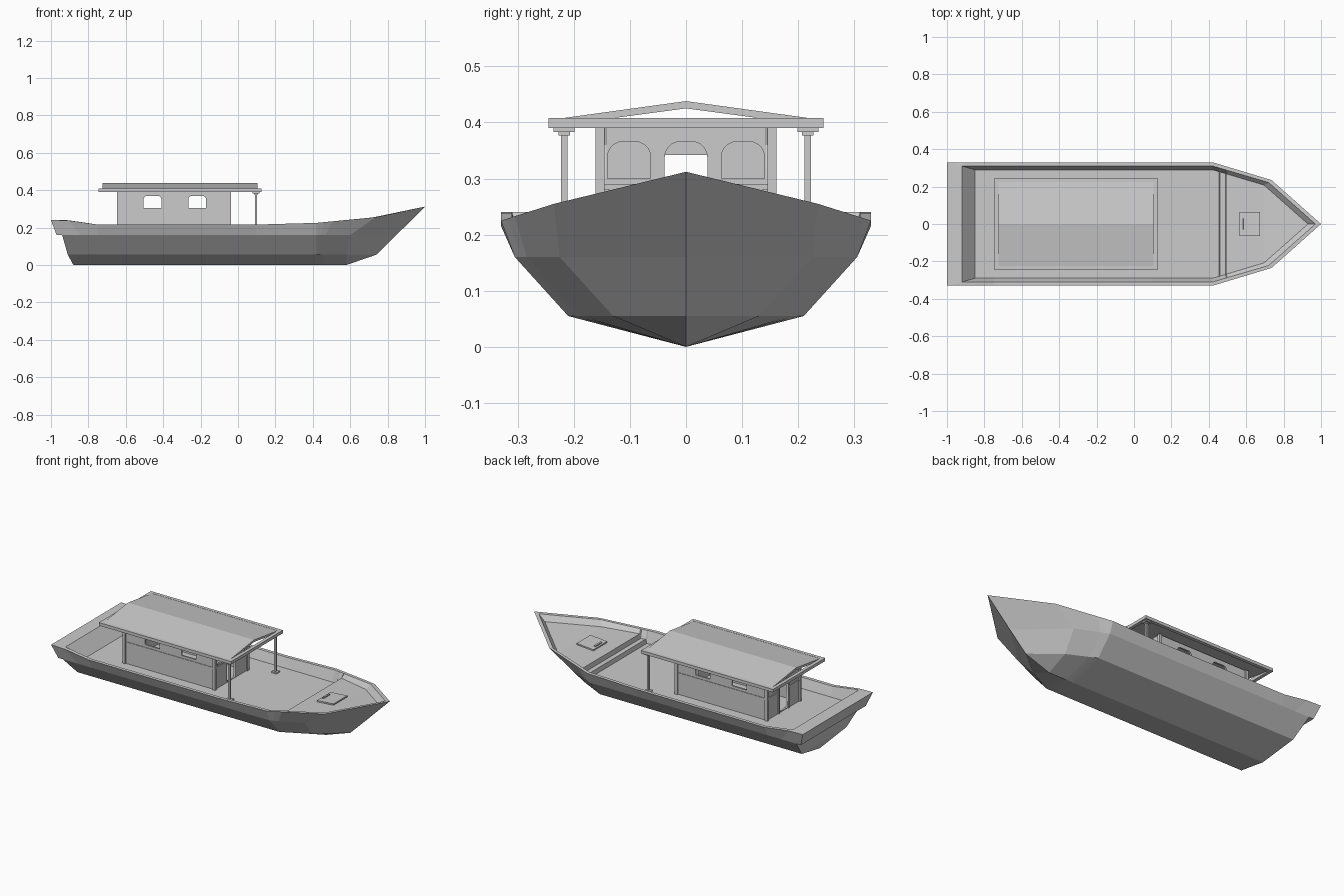
import bpy, bmesh, math
from mathutils import Vector

if "Cube" in bpy.data.objects:
    bpy.data.objects.remove(bpy.data.objects["Cube"])


def finish(name, bm):
    bmesh.ops.recalc_face_normals(bm, faces=bm.faces)
    me = bpy.data.meshes.new(name)
    bm.to_mesh(me)
    bm.free()
    ob = bpy.data.objects.new(name, me)
    bpy.context.collection.objects.link(ob)
    return ob


def box(name, x0, x1, y0, y1, z0, z1):
    bm = bmesh.new()
    bmesh.ops.create_cube(bm, size=1)
    for v in bm.verts:
        v.co = ((x0 + x1) / 2 + v.co.x * (x1 - x0),
                (y0 + y1) / 2 + v.co.y * (y1 - y0),
                (z0 + z1) / 2 + v.co.z * (z1 - z0))
    return finish(name, bm)


def station(k, c, b, b2, g, gi, d):
    # keel, chine, bilge, upper bilge, rail, inner rail, deck edge, deck centre
    return [Vector(p) for p in ((k, 0, 0), (*c, .055), (*b, .16), (*b2, .16),
                                g, gi, d, (d[0], 0, d[2]))]


def straight(x, z):
    return station(x, (x, .21), (x, .305), (x, .305),
                   (x, .33, z), (x, .31, z), (x, .29, .16))


# Hull, bulwark and deck lofted through stations from stern to stem
stern = station(-.88, (-.91, .21), (-.94, .305), (-.97, .305),
                (-1, .33, .24), (-.92, .31, .24), (-.85, .29, .16))
stern_mid = [Vector((p.x, 0, p.z)) for p in stern]
quarter = straight(-.84, .238)
quarter[4].x, quarter[5].x = -.91, -.90
shoulder = straight(.42, .225)
bow = station(.58, (.58, .13), (.6, .225), (.6, .225),
              (.735, .235, .255), (.72, .222, .254), (.695, .208, .222))
stem = station(.58, (.74, 0), (.847, 0), (.847, 0),
               (1, 0, .312), (.97, 0, .306), (.93, 0, .27))
rows = [stern_mid, stern, quarter, straight(-.75, .216), straight(.1, .216), shoulder]
for x, z in ((.455, .16), (.46, .185), (.488, .185), (.493, .212)):   # steps to foredeck
    t = (x - .42) / .275
    r = [a.lerp(b, t) for a, b in zip(shoulder, bow)]
    for i in (6, 7):
        r[i].z = z
    rows.append(r)
rows += [bow, stem]

bm = bmesh.new()
seen = {}


def vert(p, s):
    key = (round(p.x, 4), round(p.y * s, 4) + 0.0, round(p.z, 4))
    if key not in seen:
        seen[key] = bm.verts.new(key)
    return seen[key]


for s in (1, -1):
    for a, b in zip(rows, rows[1:]):
        for i in range(7):
            vs = list(dict.fromkeys(vert(p, s) for p in (a[i], a[i + 1], b[i + 1], b[i])))
            if len(vs) > 2:
                f = bm.faces.new(vs)
                if f.calc_area() < 1e-7:
                    bm.faces.remove(f)
finish("hull", bm)

# Foredeck hatch with handle
hatch = box("hatch", -.055, .055, -.065, .065, 0, .008)
handle = box("hatch_handle", -.045, -.035, -.03, .03, .008, .014)
for ob in (hatch, handle):
    ob.location = (.62, 0, .222)
    ob.rotation_euler.y = -.08


def arch(x0, x1, z0, z1, r):
    pts = [(x0, z0), (x1, z0)]
    for cx, start in ((x1 - r, 0), (x0 + r, 90)):
        for i in range(6):
            a = math.radians(start + 18 * i)
            pts.append((cx + r * math.cos(a), z1 - r + r * math.sin(a)))
    return pts


def wall(name, x0, x1, holes, loc, rot):
    # Flat panel with openings, standing upright
    cu = bpy.data.curves.new(name, 'CURVE')
    cu.dimensions = '2D'
    cu.fill_mode = 'BOTH'
    cu.extrude = .005
    for pts in [[(x0, .16), (x1, .16), (x1, .395), (x0, .395)]] + holes:
        sp = cu.splines.new('POLY')
        sp.points.add(len(pts) - 1)
        for p, q in zip(sp.points, pts):
            p.co = (*q, 0, 1)
        sp.use_cyclic_u = True
    ob = bpy.data.objects.new(name, cu)
    bpy.context.collection.objects.link(ob)
    ob.location, ob.rotation_euler = loc, rot
    bpy.ops.object.select_all(action='DESELECT')
    ob.select_set(True)
    bpy.context.view_layer.objects.active = ob
    bpy.ops.object.convert(target='MESH')


# Cabin walls
up = math.pi / 2
side_windows = [arch(-.505, -.41, .305, .37, .02), arch(-.265, -.17, .305, .37, .02)]
front_holes = [arch(-.14, -.063, .3, .366, .028), arch(.063, .14, .3, .366, .028),
               arch(-.038, .038, .164, .366, .028)]
rear_holes = [arch(-.04, .04, .164, .342, .002)]
for s, n in ((-1, "right"), (1, "left")):
    wall("cabin_wall_" + n, -.64, -.045, side_windows, (0, s * .148, 0), (up, 0, 0))
wall("cabin_wall_front", -.143, .143, front_holes, (-.05, 0, 0), (up, 0, up))
wall("cabin_wall_rear", -.143, .143, rear_holes, (-.635, 0, 0), (up, 0, up))

# Corner posts, trim bands and porch columns on both sides
for s in (-1, 1):
    def pair(name, x0, x1, y0, y1, z0, z1):
        ys = sorted((s * y0, s * y1))
        box(name, x0, x1, *ys, z0, z1)
    pair("corner_post_front", -.056, -.038, .145, .161, .16, .395)
    pair("corner_post_rear", -.648, -.63, .145, .161, .16, .395)
    pair("side_band", -.63, -.056, .15, .156, .28, .29)
    pair("front_band", -.046, -.041, .04, .145, .28, .29)
    pair("rear_band", -.644, -.639, .04, .145, .28, .29)
    pair("door_post_rear", -.646, -.632, .04, .05, .16, .345)
    pair("column", .09, .102, .211, .223, .16, .385)
    pair("column_base", .079, .113, .2, .234, .158, .168)
    pair("column_collar", .086, .106, .207, .227, .377, .383)
    pair("column_cap", .078, .114, .199, .236, .383, .392)
    pair("roof_rim_side", -.745, .125, .225, .245, .39, .408)
box("roof_rim_front", .105, .125, -.225, .225, .39, .408)
box("roof_rim_rear", -.745, -.725, -.225, .225, .39, .408)

# Gabled roof, hollow underneath
bm = bmesh.new()
section = [(-.225, .407), (0, .438), (.225, .407), (.225, .395), (0, .425), (-.225, .395)]
ends = [[bm.verts.new((x, y, z)) for y, z in section] for x in (-.725, .105)]
for i in range(6):
    j = (i + 1) % 6
    bm.faces.new((ends[0][i], ends[0][j], ends[1][j], ends[1][i]))
for e in ends:
    bm.faces.new((e[0], e[1], e[4], e[5]))
    bm.faces.new((e[1], e[2], e[3], e[4]))
finish("roof", bm)
